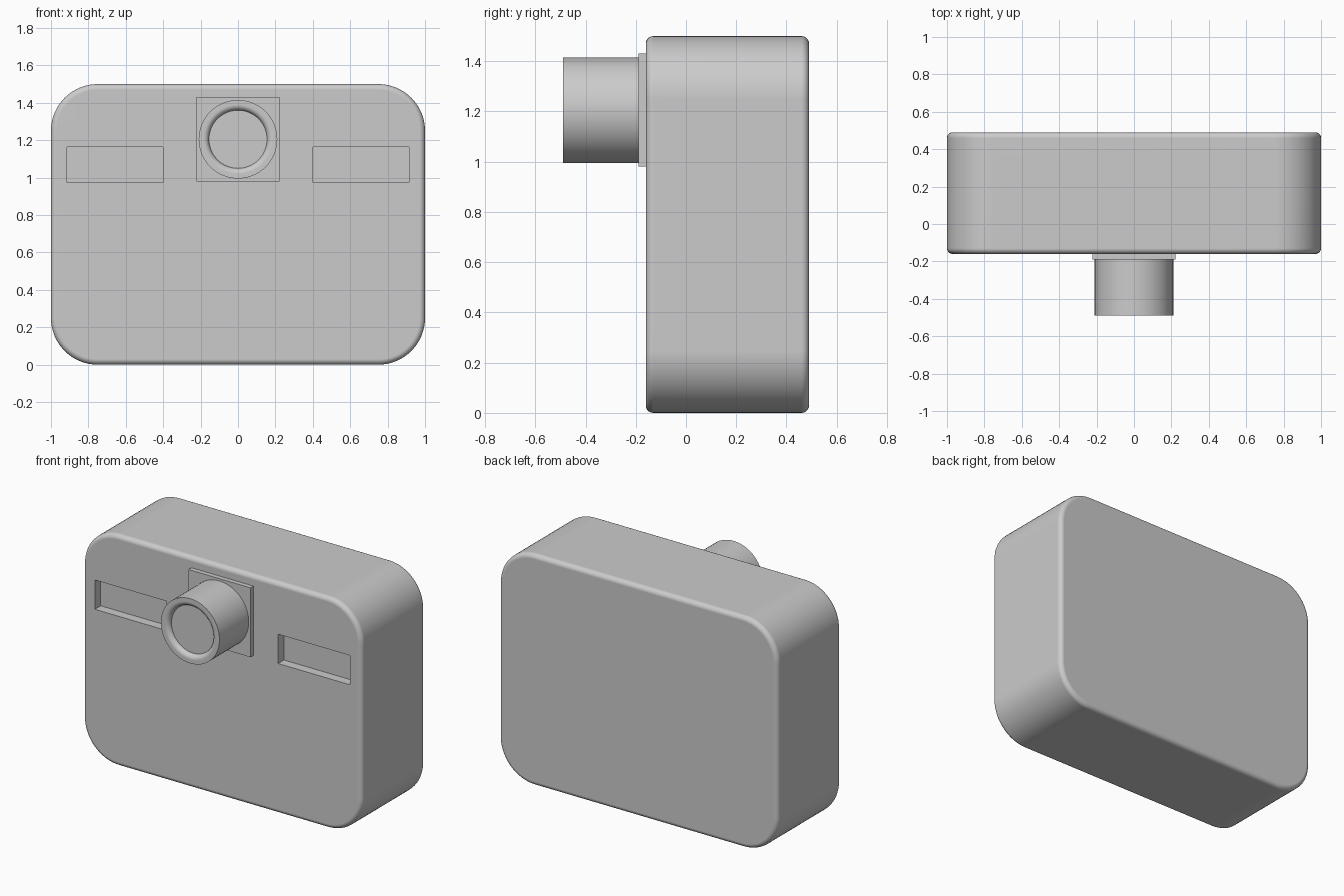
import bpy, bmesh, math
from mathutils import Matrix, Vector

start = bpy.data.objects.get("Cube")
if start:
    bpy.data.objects.remove(start, do_unlink=True)

# One flat colour for everything
grey = bpy.data.materials.new("light_grey")
grey.use_nodes = True
COLOUR = (0.6, 0.6, 0.6, 1)
grey.diffuse_color = COLOUR
grey.node_tree.nodes["Principled BSDF"].inputs["Base Color"].default_value = COLOUR


def add_object(name, bm):
    bmesh.ops.recalc_face_normals(bm, faces=bm.faces)
    mesh = bpy.data.meshes.new(name)
    bm.to_mesh(mesh)
    bm.free()
    mesh.materials.append(grey)
    obj = bpy.data.objects.new(name, mesh)
    bpy.context.collection.objects.link(obj)
    return obj


def box(low, high):
    low, high = Vector(low), Vector(high)
    bm = bmesh.new()
    bmesh.ops.create_cube(bm, size=1, matrix=Matrix.Translation((low + high) / 2)
                          @ Matrix.Diagonal((*(high - low), 1)))
    return bm


def select_only(obj):
    bpy.ops.object.select_all(action='DESELECT')
    obj.select_set(True)
    bpy.context.view_layer.objects.active = obj


def smooth(obj, angle=35):
    select_only(obj)
    bpy.ops.object.shade_smooth_by_angle(angle=math.radians(angle))
    weighted = obj.modifiers.new("Even shading", 'WEIGHTED_NORMAL')
    weighted.keep_sharp = True


FRONT, BACK = -0.16, 0.49

# Body: block with large corner rounds, then small rounds around front and back
bm = box((-1, FRONT, 0), (1, BACK, 1.5))
corners = [e for e in bm.edges if abs(e.verts[0].co.y - e.verts[1].co.y) > 0.1]
bmesh.ops.bevel(bm, geom=corners, offset=0.25, segments=16, profile=0.5,
                affect='EDGES')
rims = [e for e in bm.edges if abs(e.verts[0].co.y - e.verts[1].co.y) < 0.001]
bmesh.ops.bevel(bm, geom=rims, offset=0.03, segments=5, profile=0.5,
                affect='EDGES')
body = add_object("body", bm)

# Recessed slots on both sides of the front
for side in (-1, 1):
    x1, x2 = sorted((side * 0.4, side * 0.915))
    cutter = add_object("slot_cutter", box((x1, FRONT - 0.1, 0.975),
                                           (x2, FRONT + 0.06, 1.165)))
    cut = body.modifiers.new("Slot", 'BOOLEAN')
    cut.operation = 'DIFFERENCE'
    cut.solver = 'EXACT'
    cut.object = cutter
    select_only(body)
    bpy.ops.object.modifier_apply(modifier=cut.name)
    bpy.data.objects.remove(cutter, do_unlink=True)
smooth(body)

# Square mounting plate
add_object("lens_plate", box((-0.222, FRONT - 0.03, 0.98),
                             (0.222, FRONT + 0.01, 1.43)))

# Lens barrel: turned profile (radius, y) with a rounded inner lip and shallow disc
TIP, LENS_Z, SIDES = -0.49, 1.205, 64
profile = [(0, FRONT - 0.02), (0.21, FRONT - 0.02), (0.21, TIP)]
for i in range(7):
    a = math.pi / 2 * i / 6
    profile.append((0.185 - 0.03 * math.sin(a), TIP + 0.03 * (1 - math.cos(a))))
profile.append((0, TIP + 0.03))

bm = bmesh.new()
verts = [bm.verts.new((r, y, LENS_Z)) for r, y in profile]
edges = [bm.edges.new(pair) for pair in zip(verts, verts[1:])]
bmesh.ops.spin(bm, geom=verts + edges, cent=(0, 0, LENS_Z), axis=(0, 1, 0),
               angle=math.tau, steps=SIDES, use_duplicate=False)
bmesh.ops.remove_doubles(bm, verts=bm.verts, dist=0.0005)
smooth(add_object("lens_barrel", bm))
